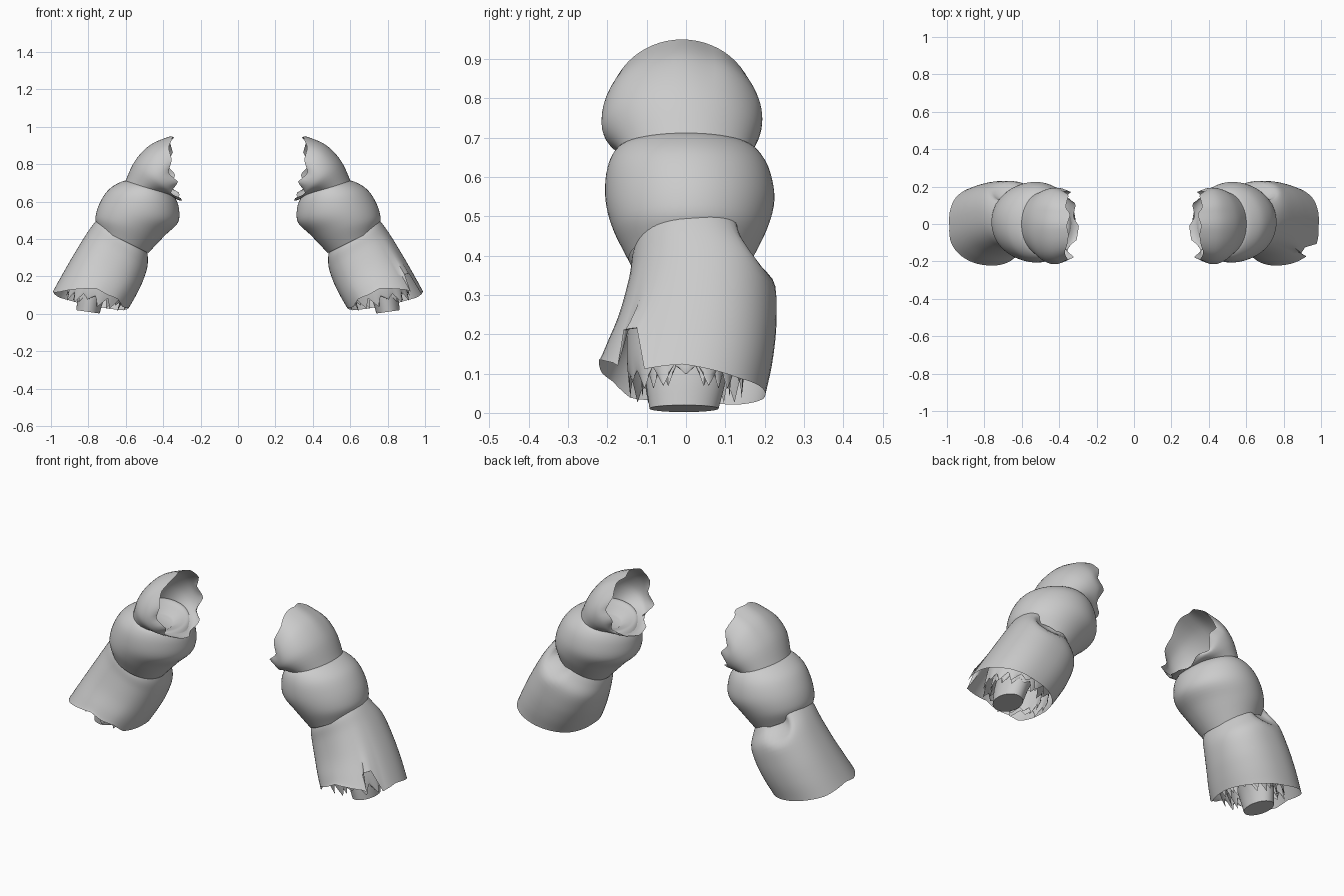
import bpy, bmesh, math
from mathutils import Vector

cube = bpy.data.objects.get("Cube")
if cube:
    bpy.data.objects.remove(cube, do_unlink=True)

cloth = bpy.data.materials.new("grey cloth")
cloth.use_nodes = True
GREY = (0.6, 0.6, 0.6, 1)
cloth.diffuse_color = GREY
cloth.node_tree.nodes["Principled BSDF"].inputs["Base Color"].default_value = GREY

SEG, STEPS = 60, 5
UP = Vector((-0.45, 0, 0.89))   # direction from wrist to elbow


def spline(rings):
    """Smoothly resample rings of (outer x, z, inner x, z, centre y, half depth)."""
    out = []
    for i in range(len(rings) - 1):
        p = [Vector(rings[max(0, min(len(rings) - 1, i + k))]) for k in (-1, 0, 1, 2)]
        for j in range(STEPS):
            t = j / STEPS
            out.append(0.5 * (2 * p[1] + (p[2] - p[0]) * t
                              + (2 * p[0] - 5 * p[1] + 4 * p[2] - p[3]) * t * t
                              + (3 * p[1] - p[0] - 3 * p[2] + p[3]) * t ** 3))
    return out + [Vector(rings[-1])]


def edge_offset(keys, deg):
    """Piecewise straight ragged edge, keyed by angle around the sleeve."""
    keys = keys + [(keys[0][0] + 360, keys[0][1])]
    for (a, u), (b, v) in zip(keys, keys[1:]):
        if a <= deg <= b:
            return u + (v - u) * (deg - a) / (b - a)
    return 0


def sleeve_part(name, side, rings, power=1.0, ragged=None, pull=UP, start=False,
                dent=None, cap_first=False, cap_last=False):
    bm = bmesh.new()
    grid = []
    sections = spline(rings)
    for i, r in enumerate(sections):
        ox, oz, ix, iz, cy, depth = r
        mid, arm = Vector(((ox + ix) / 2, cy, (oz + iz) / 2)), Vector(((ox - ix) / 2, 0, (oz - iz) / 2))
        row = []
        for k in range(SEG):
            a = math.tau * k / SEG
            c, s = math.cos(a), math.sin(a)
            c = math.copysign(abs(c) ** power, c)
            s = math.copysign(abs(s) ** power, s)
            p = mid + arm * c + Vector((0, depth * s, 0))
            if ragged:
                f = i / (len(sections) - 1)
                f = 1 - f if start else f
                p += pull * edge_offset(ragged, 360 * k / SEG) * f ** 3
            if dent:
                centre, radius, push = dent
                p += Vector(push) * math.exp(-((p - Vector(centre)).length / radius) ** 4)
            row.append(bm.verts.new((p.x * side, p.y, p.z)))
        grid.append(row)
    for a, b in zip(grid, grid[1:]):
        for k in range(SEG):
            n = (k + 1) % SEG
            bm.faces.new((a[k], a[n], b[n], b[k]))
    if cap_first:
        bm.faces.new(grid[0])
    if cap_last:
        bm.faces.new(grid[-1])
    bmesh.ops.recalc_face_normals(bm, faces=bm.faces)
    mesh = bpy.data.meshes.new(name)
    bm.to_mesh(mesh)
    bm.free()
    mesh.materials.append(cloth)
    ob = bpy.data.objects.new(name, mesh)
    bpy.context.collection.objects.link(ob)
    bpy.ops.object.select_all(action='DESELECT')
    ob.select_set(True)
    bpy.context.view_layer.objects.active = ob
    bpy.ops.object.shade_smooth_by_angle(angle=math.radians(40))


# ragged edges: (angle from the outer side, offset); 90 is the back, 270 the front
torn_opening = [(0, .01), (20, .03), (32, 0), (60, .01), (85, -.03), (100, .01), (125, -.03),
                (140, .02), (165, .0), (180, .03), (205, .02), (220, -.04), (245, .02),
                (262, -.03), (285, .0), (310, -.01), (328, .01), (345, .02)]
hem = [(0, .01), (40, -.02), (90, -.03), (140, -.02), (180, 0), (215, .0), (235, .04),
       (255, .05), (270, .07), (290, .05), (308, .03)]
notched = [(312, .02), (318, .12), (330, .12), (336, .0)]
plain = [(325, .01), (340, .0)]
tatters = [(12 * k, .05 if k % 2 else (-.01 if k % 3 else .02)) for k in range(30)]

for side, label in ((1, "left"), (-1, "right")):
    # shoulder dome, torn open toward the body
    sleeve_part(label + "_shoulder_cap", side, [
        (.37, .95, .325, .605, -.01, .185),
        (.47, .905, .33, .61, -.01, .203),
        (.55, .82, .34, .62, -.01, .2),
        (.602, .71, .36, .635, 0, .172)],
        ragged=torn_opening, pull=Vector((-1, 0, 0)), start=True)
    # round upper arm puff with its top tucked inside the cap
    sleeve_part(label + "_upper_puff", side, [
        (.53, .655, .42, .62, 0, .06),
        (.57, .69, .38, .635, 0, .13),
        (.605, .712, .345, .63, 0, .172),
        (.685, .67, .318, .575, .005, .205),
        (.738, .595, .32, .49, .01, .215),
        (.762, .515, .39, .42, .01, .195),
        (.75, .46, .48, .325, .01, .155)], cap_first=True)
    # flared forearm with an elbow fold behind
    sleeve_part(label + "_forearm_sleeve", side, [
        (.72, .54, .49, .35, .02, .13),
        (.765, .49, .482, .3, .025, .16),
        (.815, .42, .487, .24, .04, .185),
        (.885, .305, .515, .16, .03, .2),
        (.945, .2, .55, .09, .01, .21),
        (.992, .115, .585, .03, -.01, .212)],
        power=.88, ragged=hem + (notched if side > 0 else plain),
        dent=((.69, .22, .44), .08, (0, -.05, 0)))
    # torn lining layers inside the hem
    for n, size in (("outer", 1.0), ("inner", .78)):
        w, d = .16 * size, .15 * size
        sleeve_part(label + "_" + n + "_lining", side, [
            (.72 + w, .25, .72 - w, .17, 0, d),
            (.745 + w, .16, .745 - w, .09, 0, d),
            (.765 + w, .08, .765 - w, .02, 0, d * .95)],
            ragged=tatters)
    # wrist stub
    sleeve_part(label + "_wrist", side, [
        (.81, .25, .64, .21, 0, .115),
        (.85, .12, .71, .09, 0, .105),
        (.865, .02, .74, .002, -.005, .088)], cap_last=True)
